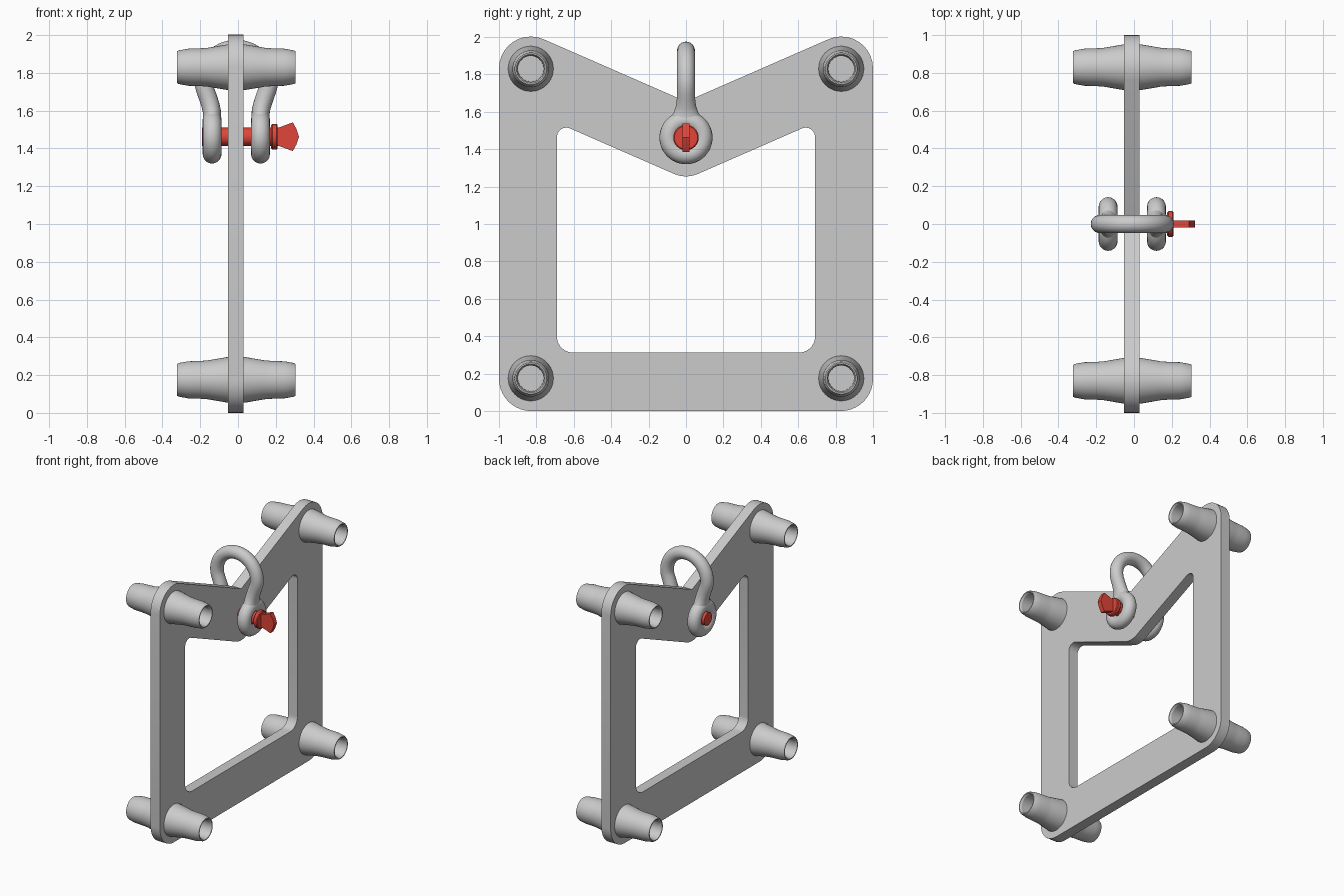
import bpy, bmesh
from math import pi, sin, cos, tan, radians
from mathutils import Vector

if "Cube" in bpy.data.objects:
    bpy.data.objects.remove(bpy.data.objects["Cube"])

CX = -0.009          # mid-plane of the plate, sleeves and shackle
EYE_Z = 1.462

red = bpy.data.materials.new("red_paint")
red.diffuse_color = (0.75, 0.06, 0.04, 1)
red.use_nodes = True
red.node_tree.nodes["Principled BSDF"].inputs["Base Color"].default_value = red.diffuse_color


def finish(name, bm, mat=None, angle=30):
    bmesh.ops.recalc_face_normals(bm, faces=bm.faces)
    me = bpy.data.meshes.new(name)
    bm.to_mesh(me)
    bm.free()
    ob = bpy.data.objects.new(name, me)
    bpy.context.collection.objects.link(ob)
    if mat:
        me.materials.append(mat)
    bpy.ops.object.select_all(action='DESELECT')
    ob.select_set(True)
    bpy.context.view_layer.objects.active = ob
    bpy.ops.object.shade_smooth_by_angle(angle=radians(angle))
    return ob


def skin(bm, rings):
    """Bridge equal-sized point rings and cap both ends."""
    vs = [[bm.verts.new(p) for p in ring] for ring in rings]
    n = len(vs[0])
    for a, b in zip(vs, vs[1:]):
        for i in range(n):
            bm.faces.new((a[i], a[(i + 1) % n], b[(i + 1) % n], b[i]))
    bm.faces.new(vs[0])
    bm.faces.new(vs[-1])


def lathe_x(name, profile, y, z, mat=None, n=40, angle=20):
    """Revolve (x, radius) points about a line along x."""
    bm = bmesh.new()
    skin(bm, [[(x, y + r * cos(2 * pi * i / n), z + r * sin(2 * pi * i / n))
               for i in range(n)] for x, r in profile])
    return finish(name, bm, mat, angle)


def rounded(corners, steps=10):
    """Polygon with a fillet radius on each (a, b, radius) corner."""
    out = []
    for i, (a, b, r) in enumerate(corners):
        p = Vector((a, b))
        if r == 0:
            out.append(p)
            continue
        u = (Vector(corners[i - 1][:2]) - p).normalized()
        v = (Vector(corners[(i + 1) % len(corners)][:2]) - p).normalized()
        half = u.angle(v) / 2
        c = p + (u + v).normalized() * (r / sin(half))
        s = p + u * (r / tan(half)) - c
        e = p + v * (r / tan(half)) - c
        sweep = s.angle_signed(e)
        for k in range(steps + 1):
            t = -sweep * k / steps
            out.append(c + Vector((s.x * cos(t) - s.y * sin(t), s.x * sin(t) + s.y * cos(t))))
    return out


# plate: M-shaped frame with a matching window
slope = 0.437
outer = rounded([(-1, 0, .172), (1, 0, .172), (1, 1.655 + slope, .17),
                 (0, 1.655, 0), (-1, 1.655 + slope, .17)])
window = rounded([(-.69, .313, .085), (.69, .313, .085), (.69, 1.24 + slope * .69, .05),
                  (0, 1.24, .16), (-.69, 1.24 + slope * .69, .05)])
cu = bpy.data.curves.new("plate", 'CURVE')
cu.dimensions = '2D'
cu.fill_mode = 'BOTH'
cu.extrude = 0.04
for loop in (outer, window):
    sp = cu.splines.new('POLY')
    sp.points.add(len(loop) - 1)
    for pt, p in zip(sp.points, loop):
        pt.co = (p.x, p.y, 0, 1)
    sp.use_cyclic_u = True
plate = bpy.data.objects.new("plate", cu)
bpy.context.collection.objects.link(plate)
plate.rotation_euler = (pi / 2, 0, pi / 2)
plate.location.x = CX - 0.003
plate.select_set(True)
bpy.context.view_layer.objects.active = plate
bpy.ops.object.convert(target='MESH')
bpy.ops.object.shade_smooth_by_angle(angle=radians(20))

# corner sleeves: tapered, hollow at both ends
half = [(.045, .121), (.15, .103), (.19, .1), (.255, .098), (.305, .089),
        (.314, .084), (.314, .077), (.30, .07), (.10, .068)]
profile = [(CX - d, r) for d, r in reversed(half)] + [(CX + d, r) for d, r in half]
for y in (-.83, .83):
    for z in (.175, 1.83):
        lathe_x("corner_sleeve", profile, y, z)

# shackle eyes: one ring each side of the plate
N, M, R, r = 48, 20, .092, .05
for side in (-1, 1):
    bm = bmesh.new()
    g = [[bm.verts.new((CX + side * .128 + r * sin(2 * pi * j / M),
                        (R + r * cos(2 * pi * j / M)) * cos(2 * pi * i / N),
                        EYE_Z + (R + r * cos(2 * pi * j / M)) * sin(2 * pi * i / N)))
          for j in range(M)] for i in range(N)]
    for i in range(N):
        for j in range(M):
            k, l = (i + 1) % N, (j + 1) % M
            bm.faces.new((g[i][j], g[k][j], g[k][l], g[i][l]))
    finish("shackle_eye", bm, angle=60)

# shackle bow: swept round bar whose legs flare into the eyes (x, z, y radius)
leg = [(.128, 1.55, .092), (.128, 1.575, .078), (.130, 1.60, .064),
       (.137, 1.63, .054), (.150, 1.67, .049), (.163, 1.705, .048)]
arc = [(.172 * cos(t), 1.755 + .172 * sin(t), .048)
       for t in (radians(-8 + 196 * k / 32) for k in range(33))]
path = leg + arc + [(-x, z, w) for x, z, w in reversed(leg)]
rings = []
for i, (x, z, w) in enumerate(path):
    a, b = path[max(i - 1, 0)], path[min(i + 1, len(path) - 1)]
    t = Vector((b[0] - a[0], b[1] - a[1])).normalized()
    rings.append([(CX + x + t.y * .048 * cos(q), w * sin(q), z - t.x * .048 * cos(q))
                  for q in (2 * pi * j / 24 for j in range(24))])
bm = bmesh.new()
skin(bm, rings)
finish("shackle_bow", bm, angle=45)

# shackle pin and its collar
lathe_x("shackle_pin", [(-.19, .048), (.18, .048)], 0, EYE_Z, red, 32)
lathe_x("pin_collar", [(.176, .062), (.182, .068), (.204, .068), (.21, .062)], 0, EYE_Z, red, 32)

# flared flat grip on the pin
tab = [(.20, .046), (.22, .05), (.29, .076), (.31, .04), (.323, 0)]
outline = tab + [(x, -h) for x, h in reversed(tab[:-1])]
bm = bmesh.new()
skin(bm, [[(x, y, EYE_Z + h) for x, h in outline] for y in (-.018, .018)])
finish("pin_grip", bm, red)
